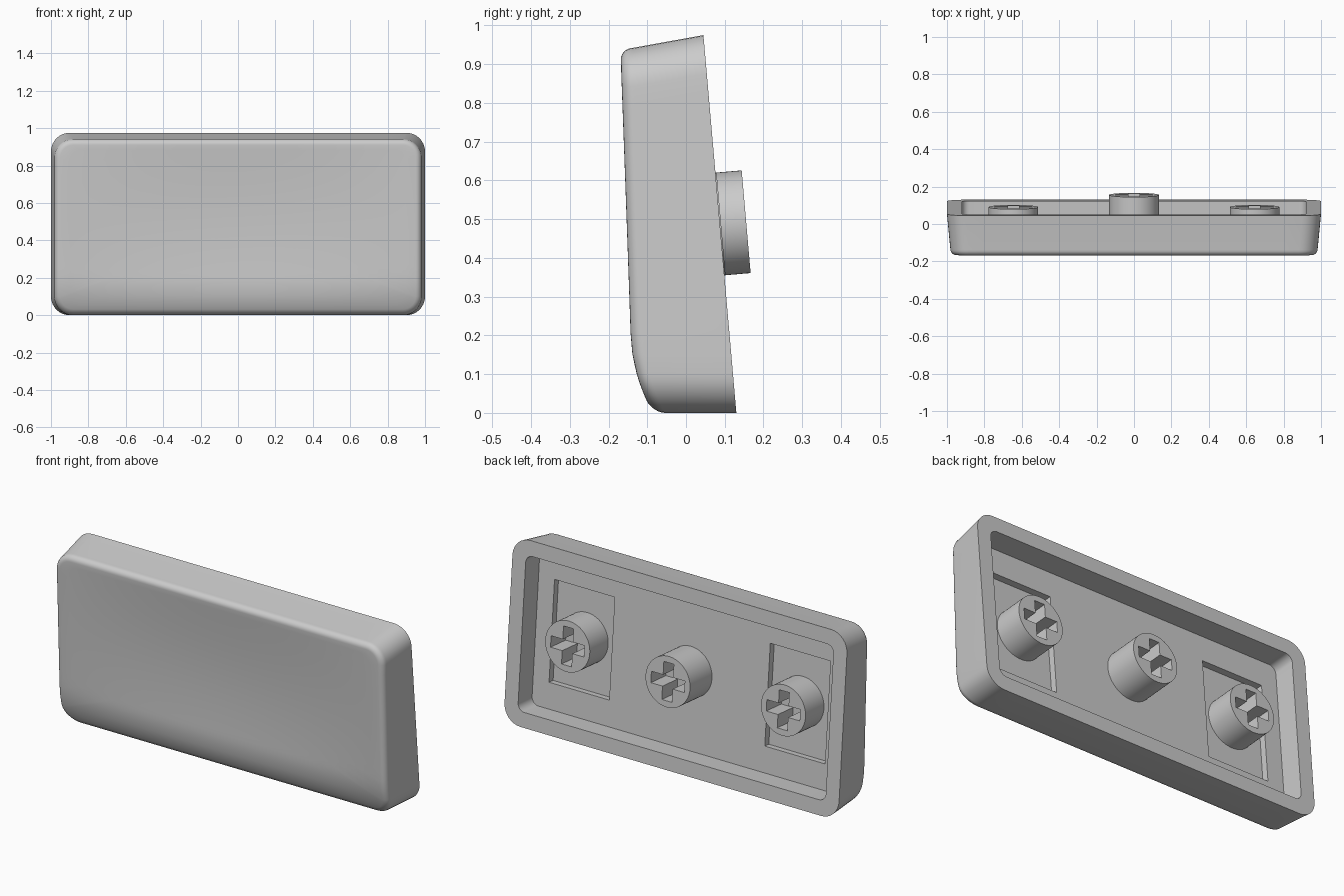
import bpy, bmesh, math
from mathutils import Matrix, Vector

if "Cube" in bpy.data.objects:
    bpy.data.objects.remove(bpy.data.objects["Cube"])

grey = bpy.data.materials.new("light grey plastic")
grey.diffuse_color = (0.6, 0.6, 0.6, 1)
grey.use_nodes = True
grey.node_tree.nodes["Principled BSDF"].inputs["Base Color"].default_value = grey.diffuse_color

# Tilted frame of the open back: local z points out of the back
TILT = math.atan(0.0872)
S, C = math.sin(TILT), math.cos(TILT)
OUT = Vector((0, C, S))
FRAME = Matrix(((-1, 0, 0, 0), (0, -S, C, 0.0875), (0, C, S, 0.4875), (0, 0, 0, 1)))
FLOOR, POCKET = 0.12, 0.035      # cavity depth and extra pocket depth


def back(z):
    return 0.13 - 0.0872 * z


def front(x, z):
    """Front surface: slight lean, rolled lower edge, shallow scoop."""
    y = -0.143 - 0.025 * (z - 0.2) / 0.7
    if z < 0.2:
        y += 0.05 * ((0.2 - z) / 0.2) ** 2
    s = min(max((z - 0.08) / 0.84, 0), 1)
    return y + 0.02 * math.sin(math.pi * s) * max(0, 1 - (x / 0.96) ** 2)


def ring(hw, z0, z1, r, nx=24, nz=14, nc=8):
    """Rounded rectangle as (x, z) points."""
    corners = [(hw - r, z1 - r, 0), (-hw + r, z1 - r, 90),
               (-hw + r, z0 + r, 180), (hw - r, z0 + r, 270)]
    pts = []
    for k, (cx, cz, a0) in enumerate(corners):
        for i in range(nc + 1):
            a = math.radians(a0 + 90 * i / nc)
            pts.append((cx + r * math.cos(a), cz + r * math.sin(a)))
        bx, bz, b0 = corners[(k + 1) % 4]
        a = math.radians(b0)
        ex, ez = bx + r * math.cos(a), bz + r * math.sin(a)
        sx, sz = pts[-1]
        n = nx if k % 2 == 0 else nz
        pts += [(sx + (ex - sx) * i / n, sz + (ez - sz) * i / n) for i in range(1, n)]
    return pts


def finish(obj, name):
    obj.name = obj.data.name = name
    obj.data.materials.clear()
    obj.data.materials.append(grey)
    bpy.ops.object.select_all(action='DESELECT')
    obj.select_set(True)
    bpy.context.view_layer.objects.active = obj
    bpy.ops.object.shade_smooth_by_angle(angle=math.radians(30))


def from_bmesh(bm, name):
    bmesh.ops.recalc_face_normals(bm, faces=bm.faces)
    me = bpy.data.meshes.new(name)
    bm.to_mesh(me)
    bm.free()
    obj = bpy.data.objects.new(name, me)
    bpy.context.collection.objects.link(obj)
    return obj


def cut_box(obj, center, size):
    """Cut a box, given in the tilted frame, out of obj."""
    bm = bmesh.new()
    bmesh.ops.create_cube(bm, size=1, matrix=FRAME @ Matrix.Translation(center)
                          @ Matrix.Diagonal((*size, 1)))
    cutter = from_bmesh(bm, "cutter")
    cutter.hide_render = True
    mod = obj.modifiers.new("cut", 'BOOLEAN')
    mod.operation, mod.solver, mod.object = 'DIFFERENCE', 'EXACT', cutter
    bpy.context.view_layer.objects.active = obj
    bpy.ops.object.modifier_apply(modifier=mod.name)
    bpy.data.objects.remove(cutter)


# Shell: one loft from cavity floor, over the rim and sides, to the front
loops = []
inner = ring(0.92, 0.08, 0.895, 0.04)
rim_in = [Vector((x, back(z), z)) for x, z in inner]
loops.append([p - OUT * FLOOR for p in rim_in])
loops.append(rim_in)
loops.append([Vector((x, back(z), z)) for x, z in ring(1, 0, 0.975, 0.1)])
R = 0.032
for i in range(7):                       # rounded front edge
    a = math.pi / 2 * i / 6
    d = R * (1 - math.cos(a))
    loops.append([Vector((x, front(x, z) + R * (1 - math.sin(a)), z))
                  for x, z in ring(0.982 - d, d, 0.942 - d, 0.1 - d)])
edge, mid, STEPS = loops[-1], 0.47, 18
for i in range(1, STEPS):                # scooped front face
    t = 1 - i / STEPS
    pts = [(p.x * t, mid + (p.z - mid) * t) for p in edge]
    loops.append([Vector((x, front(x, z), z)) for x, z in pts])

bm = bmesh.new()
rows = [[bm.verts.new(p) for p in loop] for loop in loops]
n = len(rows[0])
for a, b in zip(rows, rows[1:]):
    for j in range(n):
        k = (j + 1) % n
        bm.faces.new((a[j], a[k], b[k], b[j]))
bm.faces.new(rows[0])                    # cavity floor
tip = bm.verts.new((0, front(0, mid), mid))
for j in range(n):
    bm.faces.new((rows[-1][j], rows[-1][(j + 1) % n], tip))
shell = from_bmesh(bm, "key_shell")
for side in (-1, 1):                     # pockets around the side stems
    cut_box(shell, (side * 0.645, 0, -FLOOR), (0.36, 0.54, 2 * POCKET))
finish(shell, "key_shell")

# Stems with cross-shaped sockets
for name, x, top, base in (("left_stem", 0.645, 0.003, -FLOOR - POCKET - 0.004),
                           ("middle_stem", 0, 0.068, -FLOOR - 0.004),
                           ("right_stem", -0.645, 0.003, -FLOOR - POCKET - 0.004)):
    bm = bmesh.new()
    bmesh.ops.create_cone(bm, cap_ends=True, segments=64, radius1=0.133, radius2=0.133,
                          depth=top - base,
                          matrix=FRAME @ Matrix.Translation((x, 0, (top + base) / 2)))
    stem = from_bmesh(bm, name)
    for w, h in ((0.2, 0.06), (0.06, 0.2)):
        cut_box(stem, (x, 0, top), (w, h, 0.26))
    finish(stem, name)
